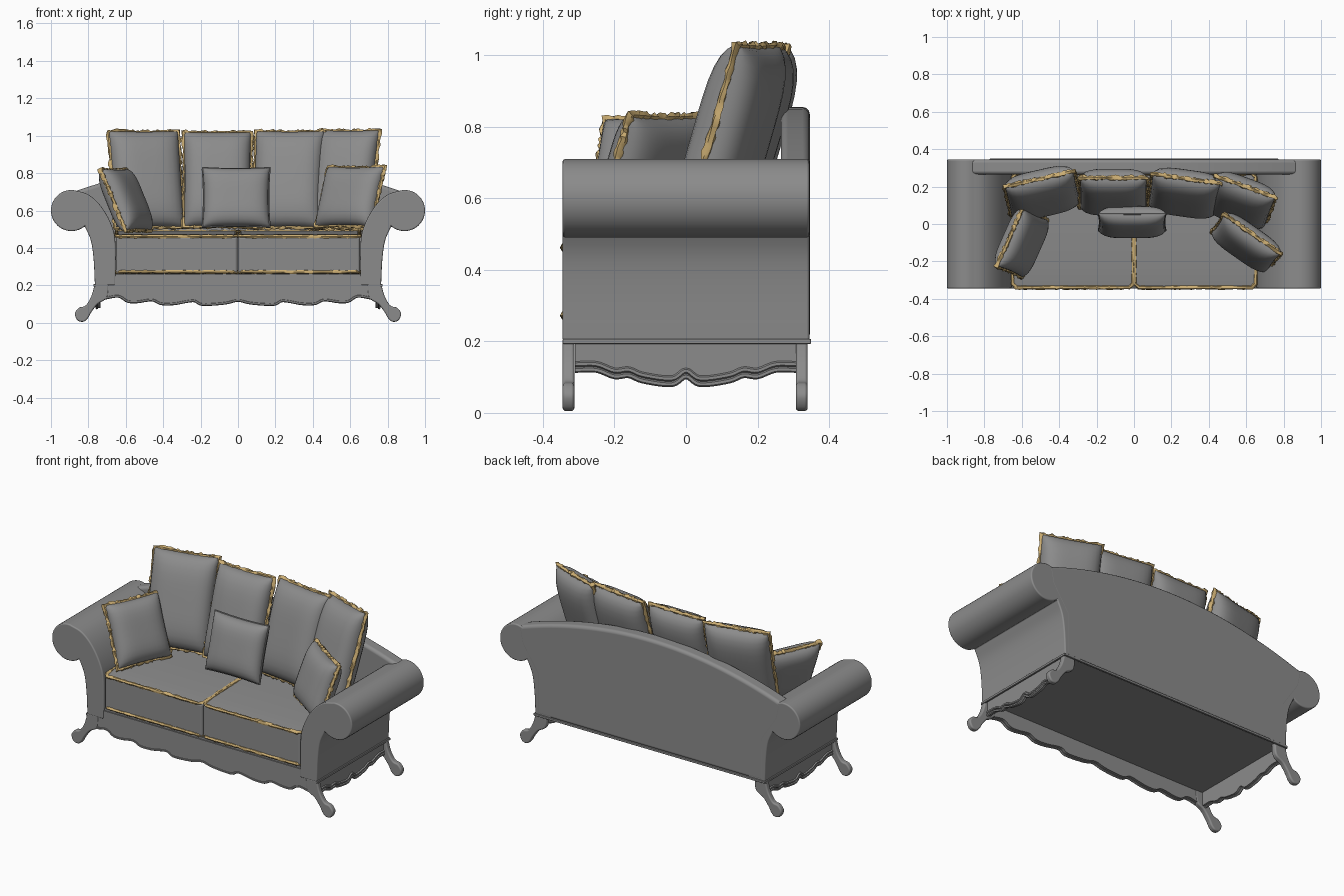
import bpy, bmesh, math, random
from mathutils import Vector, Matrix

random.seed(4)
if "Cube" in bpy.data.objects:
    bpy.data.objects.remove(bpy.data.objects["Cube"])


def material(name, rgb):
    m = bpy.data.materials.new(name)
    m.use_nodes = True
    m.diffuse_color = (*rgb, 1)
    bsdf = next(n for n in m.node_tree.nodes if n.type == 'BSDF_PRINCIPLED')
    bsdf.inputs["Base Color"].default_value = (*rgb, 1)
    bsdf.inputs["Roughness"].default_value = 0.8
    return m


GREY = material("grey upholstery", (0.26, 0.26, 0.26))
GOLD = material("gold piping", (0.6, 0.42, 0.17))


def finish(name, bm, mat, bevel=0.0, matrix=None, segments=3):
    """Turn a bmesh into a smooth-shaded object with optional rounded edges."""
    bmesh.ops.recalc_face_normals(bm, faces=bm.faces)
    me = bpy.data.meshes.new(name)
    bm.to_mesh(me)
    bm.free()
    me.materials.append(mat)
    me.shade_smooth()
    me.set_sharp_from_angle(angle=math.radians(40))
    ob = bpy.data.objects.new(name, me)
    bpy.context.collection.objects.link(ob)
    if matrix:
        ob.matrix_world = matrix
    if bevel:
        mod = ob.modifiers.new("rounded edges", 'BEVEL')
        mod.width, mod.segments = bevel, segments
        mod.limit_method, mod.angle_limit = 'ANGLE', math.radians(50)
        mod.harden_normals = True
    return ob


def spline(pts, steps=5):
    """Smooth open curve through 2D points."""
    p = [Vector(q) for q in pts]
    p = [p[0] * 2 - p[1]] + p + [p[-1] * 2 - p[-2]]
    out = []
    for a, b, c, d in zip(p, p[1:], p[2:], p[3:]):
        for i in range(steps):
            t = i / steps
            out.append(0.5 * (2 * b + (c - a) * t + (2 * a - 5 * b + 4 * c - d) * t * t
                              + (3 * b - a - 3 * c + d) * t ** 3))
    return out + [p[-2]]


def prism(name, pts, lo, hi, axis='Y', bevel=0.0, mat=GREY):
    """Extrude an outline along Y (outline in x,z) or X (outline in y,z)."""
    place = (lambda q, d: (q[0], d, q[1])) if axis == 'Y' else (lambda q, d: (d, q[0], q[1]))
    bm = bmesh.new()
    face = bm.faces.new([bm.verts.new(place(q, lo)) for q in pts])
    back = [bm.verts.new(place(q, hi)) for q in pts]
    front = list(face.verts)
    bm.faces.new(back[::-1])
    for i in range(len(pts)):
        j = (i + 1) % len(pts)
        bm.faces.new((front[j], front[i], back[i], back[j]))
    return finish(name, bm, mat, bevel)


def box(name, lo, hi, bevel=0.0):
    outline = [(lo[0], lo[2]), (hi[0], lo[2]), (hi[0], hi[2]), (lo[0], hi[2])]
    return prism(name, outline, lo[1], hi[1], 'Y', bevel)


def tube(name, path, normal, radius, mat, closed=True, jitter=0.0, matrix=None, sides=6):
    """Sweep a round section along a flat path; jitter makes it ragged."""
    bm = bmesh.new()
    n = len(path)
    path = [Vector(p) for p in path]
    normal = Vector(normal)
    rings = []
    for i, p in enumerate(path):
        ahead = path[(i + 1) % n] if closed else path[min(i + 1, n - 1)]
        behind = path[i - 1] if closed else path[max(i - 1, 0)]
        side = (ahead - behind).normalized().cross(normal).normalized()
        ring = []
        for k in range(sides):
            a = math.tau * k / sides
            r = radius + random.uniform(-jitter, jitter)
            ring.append(bm.verts.new(p + (side * math.cos(a) + normal * math.sin(a)) * r))
        rings.append(ring)
    for i in range(n if closed else n - 1):
        a, b = rings[i], rings[(i + 1) % n]
        for k in range(sides):
            m = (k + 1) % sides
            bm.faces.new((a[k], a[m], b[m], b[k]))
    if not closed:
        bm.faces.new(rings[0])
        bm.faces.new(rings[-1])
    return finish(name, bm, mat, matrix=matrix)


def pillow(name, centre, w, h, t, yaw, tilt, pinch, trim):
    """Puffed cushion with a ragged piping ring along its seam."""
    mtx = (Matrix.Translation(centre) @ Matrix.Rotation(math.radians(yaw), 4, 'Z')
           @ Matrix.Rotation(math.radians(-tilt), 4, 'X'))
    n = 16
    ticks = [math.sin(math.pi * (i / n - 0.5)) for i in range(n + 1)]

    def point(u, v, side):
        puff = max(0, (1 - u ** 4) * (1 - v ** 4)) ** 0.45
        return Vector((w / 2 * u * (1 - pinch * (1 - v * v)), side * t / 2 * puff,
                       h / 2 * v * (1 - pinch * (1 - u * u))))

    bm = bmesh.new()
    for side in (-1, 1):
        g = [[bm.verts.new(point(u, v, side)) for u in ticks] for v in ticks]
        for i in range(n):
            for j in range(n):
                bm.faces.new((g[i][j], g[i][j + 1], g[i + 1][j + 1], g[i + 1][j]))
    bmesh.ops.remove_doubles(bm, verts=bm.verts, dist=1e-5)
    finish(name, bm, GREY, matrix=mtx)
    s = [-1 + i / 14 for i in range(28)]
    edge = ([(u, -1) for u in s] + [(1, v) for v in s]
            + [(-u, 1) for u in s] + [(-1, -v) for v in s])
    ragged = 0.006 if trim is GOLD else 0
    tube(name + "_piping", [point(u, v, 0) for u, v in edge], (0, 1, 0),
         0.012 if ragged else 0.005, trim, jitter=ragged, matrix=mtx)


# Rolled arms
scroll = [(0.89 + 0.11 * math.cos(math.radians(a)), 0.6 + 0.11 * math.sin(math.radians(a)))
          for a in range(95, -131, -9)]
outer = spline([scroll[-1], (0.787, 0.44), (0.772, 0.34), (0.765, 0.2)])[1:]
inner = spline([(0.655, 0.2), (0.655, 0.42), (0.675, 0.52), (0.73, 0.62), (0.8, 0.685),
                scroll[0]])[:-1]
arm = scroll + outer + inner
leg = spline([(0.765, 0.21), (0.785, 0.14), (0.815, 0.092), (0.85, 0.08), (0.872, 0.048),
              (0.857, 0.012), (0.825, 0.006), (0.802, 0.025), (0.785, 0.055), (0.75, 0.1),
              (0.7, 0.135), (0.69, 0.21)])
half_wave = [(0.04, 0.08), (0.12, 0.09), (0.16, 0.105), (0.2, 0.102), (0.25, 0.12), (0.31, 0.12)]
side_wave = spline([(-y, z) for y, z in half_wave[::-1]] + [(0, 0.102)] + half_wave)

for s, label in ((1, "left"), (-1, "right")):
    prism(label + "_arm", [(s * x, z) for x, z in arm], -0.345, 0.345, bevel=0.008)
    for y, end in ((-0.345, "front"), (0.307, "back")):
        prism(f"{label}_{end}_leg", [(s * x, z) for x, z in leg], y, y + 0.033, bevel=0.009)
    # Scalloped side apron with two beads
    prism(label + "_apron", side_wave + [(0.31, 0.21), (-0.31, 0.21)],
          s * 0.735, s * 0.755, 'X')
    for lift in (0, 0.016):
        tube(label + "_apron_bead", [(s * 0.755, y, z + lift) for y, z in side_wave],
             (1, 0, 0), 0.008, GREY, closed=False)
    box(label + "_base_moulding", (s * 0.767 - 0.006, -0.345, 0.193),
        (s * 0.767 + 0.006, 0.348, 0.207), 0.003)

# Scalloped front rail
half_wave = [(0.07, 0.105), (0.19, 0.098), (0.24, 0.118), (0.34, 0.102), (0.41, 0.102),
             (0.46, 0.122), (0.54, 0.112), (0.59, 0.115), (0.64, 0.142), (0.72, 0.13)]
front_wave = spline([(-x, z) for x, z in half_wave[::-1]] + [(0, 0.12)] + half_wave)
prism("front_rail", front_wave + [(0.765, 0.2), (0.7, 0.25), (-0.7, 0.25), (-0.765, 0.2)],
      -0.342, -0.315)
tube("front_rail_bead", [(x, -0.338, z) for x, z in front_wave], (0, 1, 0), 0.008, GREY,
     closed=False)

# Seat platform and arched back
box("seat_platform", (-0.75, -0.335, 0.2), (0.75, 0.33, 0.262))
box("back_base_moulding", (-0.77, 0.338, 0.193), (0.77, 0.35, 0.207), 0.003)
arch = [(0.88 * i / 20, 0.7 + 0.155 * (1 - (i / 20) ** 2)) for i in range(-20, 21)]
prism("arched_back", arch + [(0.86, 0.6), (0.76, 0.45), (0.76, 0.2), (-0.76, 0.2),
                             (-0.76, 0.45), (-0.86, 0.6)], 0.265, 0.346, bevel=0.02)

# Seat cushions with piping loops
for s, label in ((1, "left"), (-1, "right")):
    x0, x1 = sorted((s * 0.002, s * 0.653))
    side = [(-0.34, 0.262), (0.27, 0.262), (0.27, 0.49), (0, 0.482), (-0.25, 0.474),
            (-0.34, 0.462)]
    prism(label + "_seat_cushion", side, x0, x1, 'X', bevel=0.015)
    cx, cy, hx, hy = (x0 + x1) / 2, -0.035, 0.322, 0.305
    for z, rise in ((0.272, 0), (0.462, 0.026)):
        corners = [(-1, -1), (1, -1), (1, 1), (-1, 1)]
        loop = []
        for (ax, ay), (bx, by) in zip(corners, corners[1:] + corners[:1]):
            for i in range(1, 30):
                u, v = ax + (bx - ax) * i / 30, ay + (by - ay) * i / 30
                loop.append((cx + hx * u, cy + hy * v, z + rise * (v + 1) / 2))
        tube(label + "_seat_piping", loop, (0, 0, 1), 0.01, GOLD, jitter=0.003)

# Back cushions and throw pillows
pillow("back_cushion_far_right", (-0.49, 0.165, 0.765), 0.38, 0.54, 0.17, 13, 17, 0.02, GOLD)
pillow("back_cushion_mid_right", (-0.11, 0.17, 0.765), 0.36, 0.53, 0.17, 0, 17, 0.02, GOLD)
pillow("back_cushion_mid_left", (0.27, 0.165, 0.765), 0.37, 0.54, 0.17, -8, 17, 0.02, GOLD)
pillow("back_cushion_far_left", (0.57, 0.125, 0.765), 0.34, 0.55, 0.17, -20, 17, 0.02, GOLD)
pillow("middle_throw_pillow", (-0.01, 0.01, 0.67), 0.36, 0.33, 0.13, 0, 16, 0.04, GREY)
pillow("right_throw_pillow", (-0.6, -0.1, 0.655), 0.34, 0.36, 0.14, 66, 24, 0.04, GOLD)
pillow("left_throw_pillow", (0.6, -0.1, 0.672), 0.37, 0.34, 0.14, -35, 20, 0.04, GOLD)
